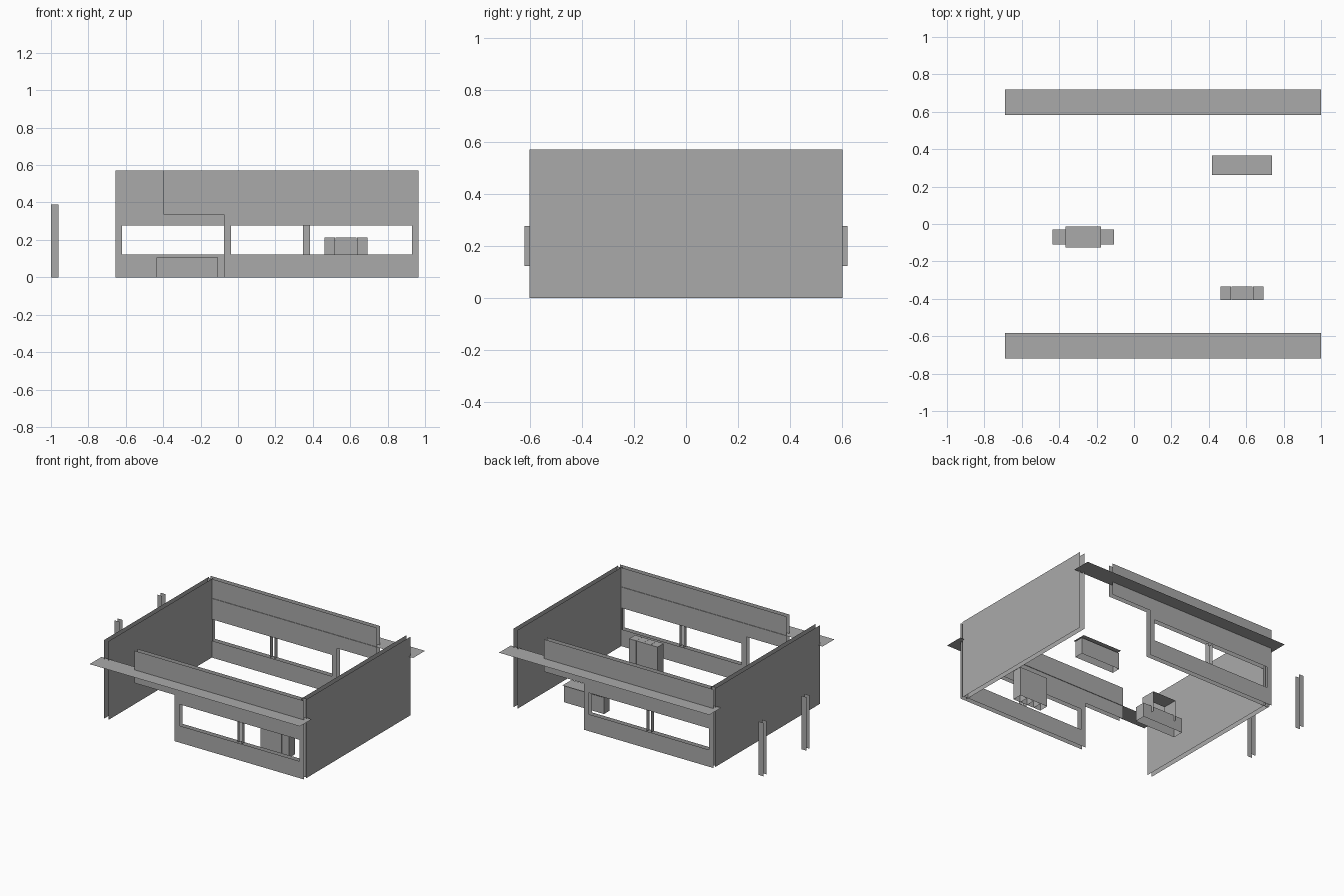
import bpy

if "Cube" in bpy.data.objects:
    bpy.data.objects.remove(bpy.data.objects["Cube"])

grey = bpy.data.materials.new("plain_grey")
grey.use_nodes = True
grey.diffuse_color = (0.4, 0.4, 0.4, 1)
grey.node_tree.nodes["Principled BSDF"].inputs["Base Color"].default_value = (0.4, 0.4, 0.4, 1)

MID = 0.155          # centre of the house in x
THICK = 0.035        # spacing between the two skins of a wall


def build(name, quads):
    """Mesh object from a list of four-cornered panels."""
    verts = [p for q in quads for p in q]
    faces = [range(i, i + 4) for i in range(0, len(verts), 4)]
    mesh = bpy.data.meshes.new(name)
    mesh.from_pydata(verts, [], [tuple(f) for f in faces])
    mesh.materials.append(grey)
    ob = bpy.data.objects.new(name, mesh)
    bpy.context.collection.objects.link(ob)
    return ob


def panel(axis, pos, a, b):
    """Flat panel across an axis; a and b are ranges of the other two axes."""
    corners = [(a[0], b[0]), (a[1], b[0]), (a[1], b[1]), (a[0], b[1])]
    k = "xyz".index(axis)
    return [c[:k] + (pos,) + c[k:] for c in corners]


def sides(axis, ends, a, b):
    return [panel(axis, e, a, b) for e in ends]


def turned(quads):
    """The same panels turned half round the middle of the house."""
    return [[(2 * MID - x, -y, z) for x, y, z in q] for q in quads]


# Long wall: stepped outline around a wide window
left, right, top = -0.075, 0.966, 0.571
sill, head, step = 0.123, 0.278, 0.336
outer = -0.621
skins = (outer, outer + THICK)
wall = []
for a, b in [((-0.397, right), (step, top)),
             ((left, right), (head, step)),
             ((left, right), (0, sill)),
             ((left, left + 0.038), (sill, head)),
             ((right - 0.037, right), (sill, head))]:
    wall += sides("y", skins, a, b)

# Window mullion, end wall and canopy
mullion = sides("x", (0.429, 0.463), skins, (sill, head))
end_wall = sides("x", (right - THICK, right), (-0.602, 0.602), (0, top))
canopy = [panel("z", 0.432, (-0.69, 1.0), (-0.718, -0.582))]

for part, quads in [("long_wall", wall), ("mullion", mullion),
                    ("end_wall", end_wall), ("canopy", canopy)]:
    build("front_" + part if part != "end_wall" else "left_end_wall", quads)
    build("back_" + part if part != "end_wall" else "right_end_wall", turned(quads))

# Porch posts beside the right end wall
for i, y in enumerate((0.03, 0.52)):
    build(f"porch_post_{i + 1}",
          sides("y", (y - 0.018, y + 0.018), (-1.0, -0.961), (0, 0.388)))

# Row of four cabinets
for i in range(4):
    x = 0.463 + i * 0.0575
    xs, ys, zs = (x, x + 0.056), (-0.405, -0.335), (0, 0.214)
    build(f"cabinet_{i + 1}", sides("x", xs, ys, zs) + sides("y", ys, xs, zs)
          + [panel("z", zs[1], xs, ys)])

# Low counter with an overhanging top
xs, ys, zs = (0.417, 0.737), (0.28, 0.345), (0, 0.12)
build("counter_body", sides("x", xs, ys, zs) + sides("y", ys, xs, zs))
build("counter_top", [panel("z", 0.13, xs, (0.262, 0.365))])

# Bench with a raised table across its middle
xs, ys, zs = (-0.435, -0.107), (-0.109, -0.029), (0, 0.105)
build("bench", sides("y", ys, xs, zs) + sides("x", xs, ys, zs) + [panel("z", zs[1], xs, ys)])
xs, ys = (-0.366, -0.176), (-0.125, -0.013)
build("table_sides", sides("x", xs, ys, (0.06, 0.21)))
build("table_top", [panel("z", 0.21, xs, ys)])
